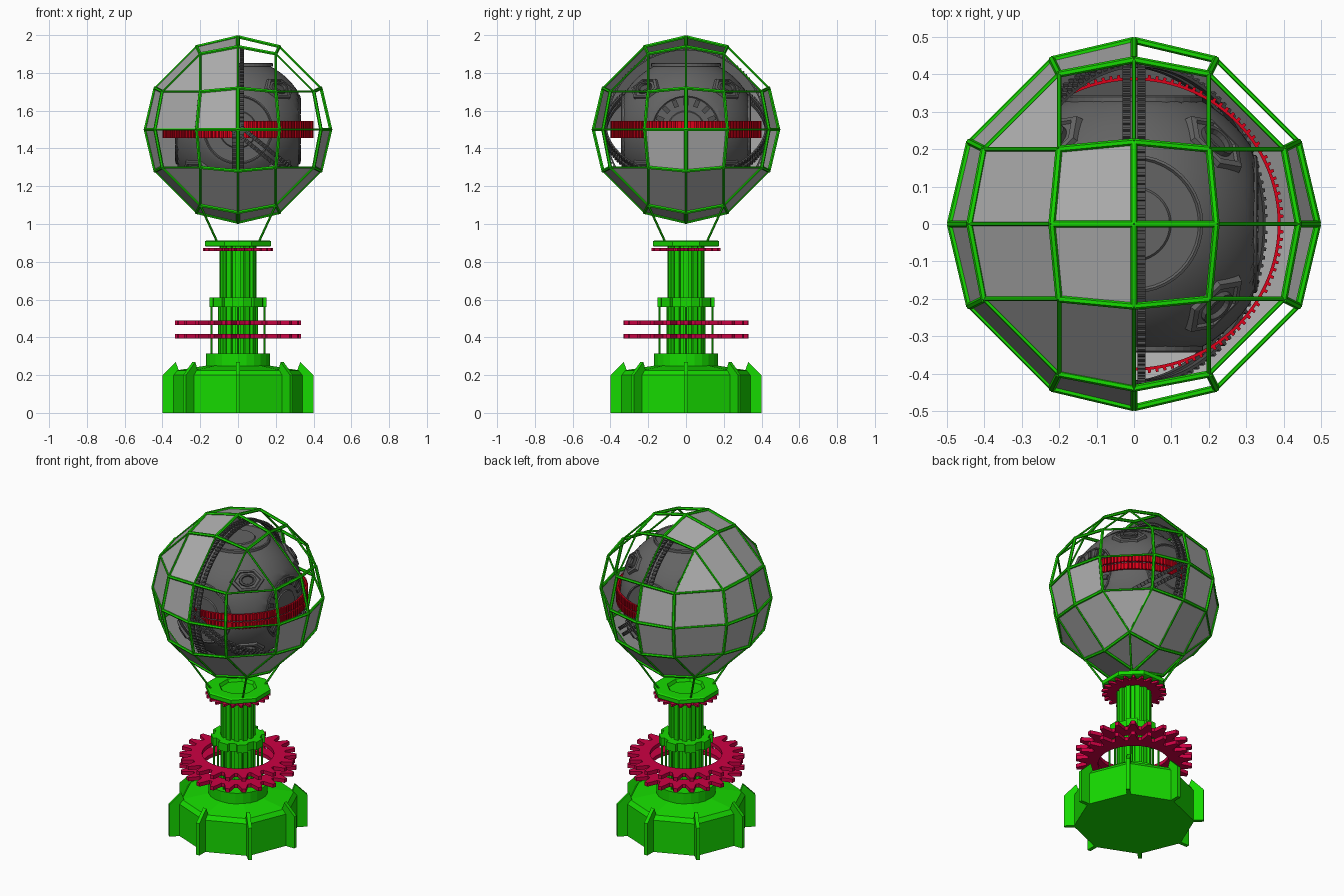
import bpy, bmesh, math
from itertools import product
from mathutils import Vector, Matrix

if "Cube" in bpy.data.objects:
    bpy.data.objects.remove(bpy.data.objects["Cube"])


def material(name, rgb):
    m = bpy.data.materials.new(name)
    m.use_nodes = True
    m.diffuse_color = (*rgb, 1)
    m.node_tree.nodes["Principled BSDF"].inputs["Base Color"].default_value = (*rgb, 1)
    return m


GREEN = material("bright green", (0.008, 0.7, 0.0))
PANEL = material("light grey", (0.42, 0.42, 0.42))
BODY = material("dark grey", (0.125, 0.125, 0.125))
TRACK = material("charcoal", (0.08, 0.08, 0.08))
RED = material("red", (0.72, 0.0, 0.01))
CRIMSON = material("crimson", (0.6, 0.0, 0.055))
CENTRE = Vector((0, 0, 1.5))
TAU = math.tau


def finish(name, bm, mat, matrix=None):
    bmesh.ops.recalc_face_normals(bm, faces=bm.faces)
    if matrix:
        bm.transform(matrix)
    mesh = bpy.data.meshes.new(name)
    bm.to_mesh(mesh)
    bm.free()
    mesh.materials.append(mat)
    ob = bpy.data.objects.new(name, mesh)
    bpy.context.scene.collection.objects.link(ob)
    return ob


def skin(bm, rings, closed):
    """Bridge consecutive rings of vertices; closed joins the last to the first."""
    n = len(rings[0])
    for k in range(len(rings) if closed else len(rings) - 1):
        a, b = rings[k], rings[(k + 1) % len(rings)]
        for i in range(n):
            j = (i + 1) % n
            bm.faces.new((a[i], a[j], b[j], b[i]))


def lathe(name, profile, sides, mat, matrix=None, turn=0.0):
    bm = bmesh.new()
    rings = [[bm.verts.new((r * math.cos(TAU * i / sides + turn),
                            r * math.sin(TAU * i / sides + turn), z))
              for i in range(sides)] for r, z in profile]
    skin(bm, rings, False)
    bm.faces.new(rings[0])
    bm.faces.new(rings[-1])
    return finish(name, bm, mat, matrix)


def gear(name, inner, root, tip, teeth, low, high, mat, matrix=None, foot=0.25, point=0.12):
    """Toothed ring; foot and point are half widths of a tooth at root and tip."""
    bm = bmesh.new()
    step = TAU / teeth
    offsets = ((-foot, root), (-point, tip), (point, tip), (foot, root))
    outline = [(step * (t + o), r) for t in range(teeth) for o, r in offsets]

    def ring(z, radius=None):
        return [bm.verts.new(((radius or r) * math.cos(a), (radius or r) * math.sin(a), z))
                for a, r in outline]

    skin(bm, [ring(low, inner), ring(low), ring(high), ring(high, inner)], True)
    return finish(name, bm, mat, matrix)


def rod(name, a, b, radius, mat):
    a, b = Vector(a), Vector(b)
    d = b - a
    m = Matrix.Translation(a) @ d.to_track_quat("Z", "Y").to_matrix().to_4x4()
    return lathe(name, [(radius, 0), (radius, d.length)], 6, mat, m)


def facing(direction, distance):
    d = Vector(direction).normalized()
    return Matrix.Translation(CENTRE + d * distance) @ d.to_track_quat("Z", "Y").to_matrix().to_4x4()


# Base, drum and fins
lathe("base", [(0.345, 0), (0.345, 0.2), (0.325, 0.225), (0.17, 0.25)], 8, GREEN)
lathe("base_drum", [(0.17, 0.24), (0.17, 0.315)], 24, GREEN)
fin_shape = [(0.28, 0), (0.4, 0), (0.4, 0.2), (0.37, 0.23), (0.33, 0.27), (0.31, 0.215)]
for i in range(8):
    bm = bmesh.new()
    sides = [[bm.verts.new((x, y, z)) for x, z in fin_shape] for y in (-0.011, 0.011)]
    skin(bm, sides, False)
    for s in sides:
        bm.faces.new(s)
    finish("base_fin", bm, GREEN, Matrix.Rotation(TAU * i / 8, 4, "Z"))

# Column with collar, rods and cap
gear("fluted_column", 0.05, 0.08, 0.1, 12, 0.3, 0.89, GREEN, foot=0.28, point=0.25)
gear("column_collar", 0.07, 0.135, 0.155, 8, 0.56, 0.61, GREEN, foot=0.3, point=0.27)
for i in range(8):
    x, y = 0.14 * math.cos(TAU * i / 8), 0.14 * math.sin(TAU * i / 8)
    rod("collar_rod", (x, y, 0.31), (x, y, 0.57), 0.006, GREEN)
lathe("column_cap", [(0.18, 0.88), (0.19, 0.884), (0.19, 0.908), (0.18, 0.913),
                     (0.11, 0.913), (0.1, 0.895)], 8, GREEN, turn=TAU / 16)

# Crimson gears
for z in (0.395, 0.465):
    gear("large_gear", 0.205, 0.27, 0.333, 22, z, z + 0.023, CRIMSON, foot=0.38)
gear("small_gear", 0.09, 0.15, 0.185, 22, 0.858, 0.872, CRIMSON, foot=0.38)

# Cage faces: four per cube side, two per cube edge, one per corner
axes = [Vector(row) for row in Matrix.Identity(3)]
signs = (-1, 1)
faces = []
for k in range(3):
    a, b, c = axes[k], axes[(k + 1) % 3], axes[(k + 2) % 3]
    for sa, sb, sc in product(signs, repeat=3):
        u, v, w = a * sa, b * sb, c * sc
        faces.append((u, u + v / 2, u + (v + w) / 2, u + w / 2))
        faces.append((u + v / 2, v + u / 2, v + (u + w) / 2, u + (v + w) / 2))
for s in product(signs, repeat=3):
    u, v, w = (axes[i] * s[i] for i in range(3))
    faces.append((u + (v + w) / 2, v + (u + w) / 2, w + (u + v) / 2))


def is_open(corners):
    x, y, z = sum((p.normalized() for p in corners), Vector()) / len(corners)
    if x > 0 and z > -0.35:
        return not (x > 0.8 and z < 0)
    return (x < 0 and ((y < -0.4 and -0.35 < z < 0)
                       or (z > 0.4 and 0.4 < y < 0.8 and x > -0.4)))


bm = bmesh.new()
for f in faces:
    if not is_open(f):
        bm.faces.new([bm.verts.new(p.normalized() * 0.489) for p in f])
bmesh.ops.remove_doubles(bm, verts=bm.verts, dist=0.001)
finish("cage_panels", bm, PANEL, Matrix.Translation(CENTRE))

# Cage bars: thick along the cube sides, thin where they cross a cube edge
edges = {tuple(sorted((tuple(f[i - 1]), tuple(f[i])))) for f in faces for i in range(len(f))}
for p, q in sorted(edges):
    crossing = sum(abs(i - j) > 0.1 for i, j in zip(p, q)) > 1
    rod("cage_bar", CENTRE + Vector(p).normalized() * 0.491,
        CENTRE + Vector(q).normalized() * 0.491, 0.006 if crossing else 0.0095, GREEN)
for sx, sy in product(signs, repeat=2):
    rod("cage_strut", (0.11 * sx, 0.11 * sy, 0.905), (0.2 * sx, 0.2 * sy, 1.1), 0.006, GREEN)

# Inner body: a ball with six flattened sides
bm = bmesh.new()
bmesh.ops.create_uvsphere(bm, u_segments=64, v_segments=40, radius=0.376)
limit = (0.322, 0.335, 0.345)
for v in bm.verts:
    v.co = [max(-m, min(m, c)) for c, m in zip(v.co, limit)]
body = finish("inner_body", bm, BODY, Matrix.Translation(CENTRE))

# Round dials on the flat sides, with raised pads around the rim
for k, s in product(range(3), signs):
    m = facing(axes[k] * s, limit[k] - 0.002)
    lathe("side_dial", [(0.185, -0.01), (0.185, 0.006), (0.178, 0.01), (0.172, 0.004),
                        (0.1, 0.004), (0.095, 0.01)], 40, BODY, m)
    if k == 0:
        for i in range(16):
            turn = m @ Matrix.Rotation(TAU * i / 16, 4, "Z") @ Matrix.Translation((0.148, 0, 0.006))
            bm = bmesh.new()
            bmesh.ops.create_cube(bm, size=1)
            bmesh.ops.scale(bm, vec=(0.04, 0.025, 0.014), verts=bm.verts)
            finish("dial_pad", bm, TRACK, turn)

# Wide hatches with ports on the eight corners
for s in product(signs, repeat=3):
    m = facing(s, 0.36) @ Matrix.Diagonal((1.2, 0.85, 1, 1))
    lathe("corner_hatch", [(0.085, 0), (0.08, 0.022), (0.065, 0.026), (0.06, 0.018)], 6, BODY, m)
    lathe("hatch_port", [(0.042, 0.01), (0.042, 0.034), (0.03, 0.034), (0.026, 0.02)], 16, TRACK, m)

# Paired toothed tracks: level, upright and tilted
level = Matrix.Translation(CENTRE)
upright = level @ Matrix.Rotation(TAU / 4, 4, "Y")
tilted = level @ Matrix.Rotation(math.radians(39), 4, "Y")
for name, m, r, gap, half, mat in (("level_track", level, 0.4, 0.025, 0.02, RED),
                                   ("upright_track", upright, 0.435, 0.02, 0.011, TRACK),
                                   ("tilted_track", tilted, 0.435, 0.02, 0.011, TRACK)):
    for z in (-gap, gap):
        gear(name, r - 0.016, r - 0.008, r, 120, z - half, z + half, mat, m, 0.22, 0.18)

# Smooth only the rounded body
bpy.ops.object.select_all(action="DESELECT")
body.select_set(True)
bpy.context.view_layer.objects.active = body
bpy.ops.object.shade_smooth_by_angle(angle=math.radians(25))
